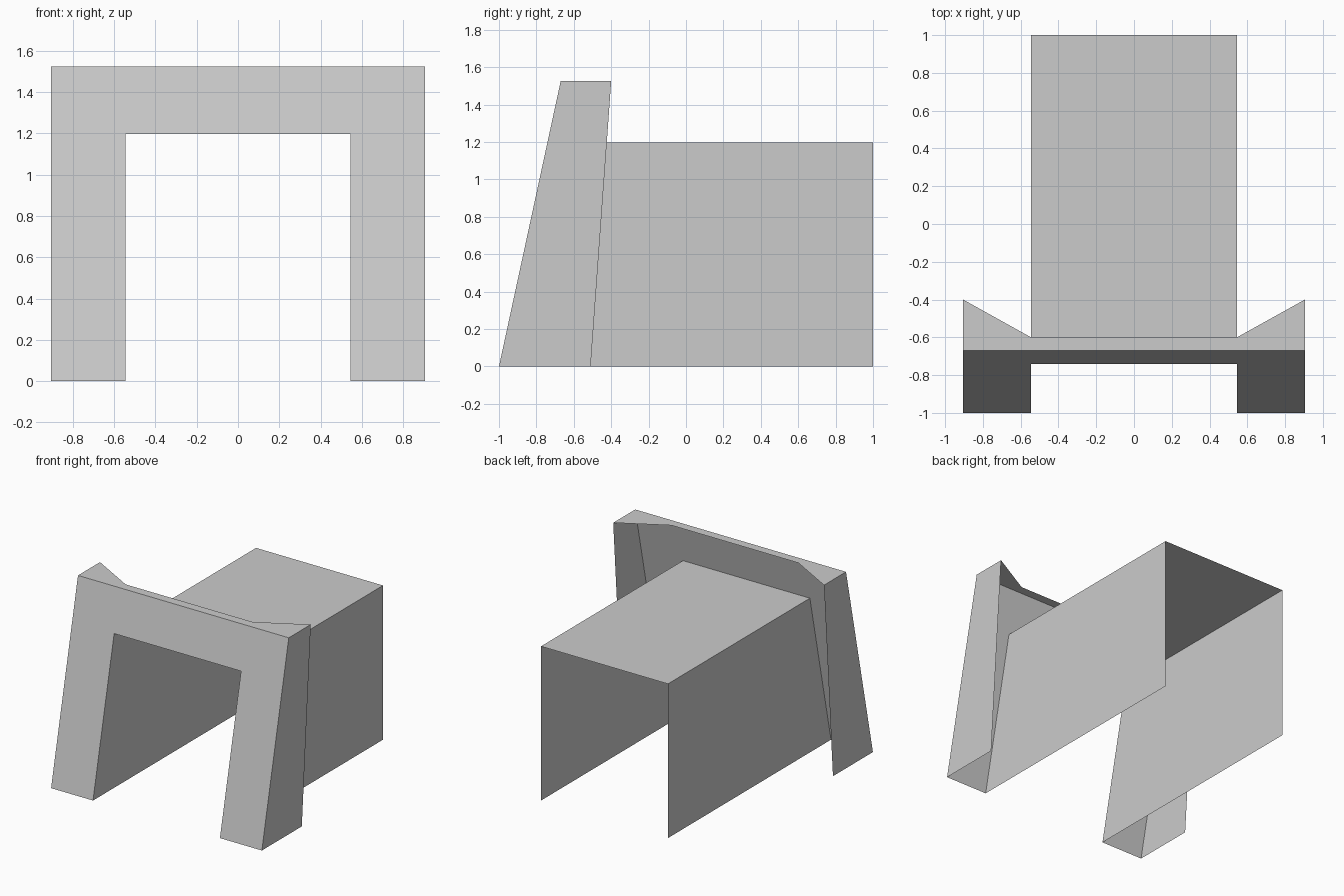
import bpy

if "Cube" in bpy.data.objects:
    bpy.data.objects.remove(bpy.data.objects["Cube"])

W, IN = 0.905, 0.545        # outer and opening half-widths
TOP, ROOF = 1.525, 1.197    # portal height, tunnel height
LEAN = 0.33 / TOP           # backward lean of the portal front


def front_y(z):
    return -1 + LEAN * z


def sheet(name, points):
    """One thin flat panel from an outline."""
    mesh = bpy.data.meshes.new(name)
    mesh.from_pydata(points, [], [tuple(range(len(points)))])
    mesh.update()
    obj = bpy.data.objects.new(name, mesh)
    bpy.context.collection.objects.link(obj)
    return obj


# Leaning portal front with its doorway opening
outline = [(-W, 0), (-IN, 0), (-IN, ROOF), (IN, ROOF),
           (IN, 0), (W, 0), (W, TOP), (-W, TOP)]
sheet("portal_front", [(x, front_y(z), z) for x, z in outline])

# Portal cap, flaring back at both ends
cap = [(-W, front_y(TOP)), (W, front_y(TOP)), (W, -0.40),
       (IN, -0.60), (-IN, -0.60), (-W, -0.40)]
sheet("portal_cap", [(x, y, TOP) for x, y in cap])

# Portal side panels and tunnel walls, mirrored left and right
side = [(-1, 0), (-0.51, 0), (-0.40, TOP), (front_y(TOP), TOP)]
wall = [(-1, 0), (1, 0), (1, ROOF), (front_y(ROOF), ROOF)]
for label, s in (("right", 1), ("left", -1)):
    for part, x, profile in (("portal_side", W, side), ("tunnel_wall", IN, wall)):
        # outline order keeps the normals facing outward
        sheet(f"{part}_{label}", [(s * x, y, z) for y, z in profile[::s]])

# Tunnel roof
sheet("tunnel_roof", [(-IN, front_y(ROOF), ROOF), (IN, front_y(ROOF), ROOF),
                      (IN, 1, ROOF), (-IN, 1, ROOF)])
